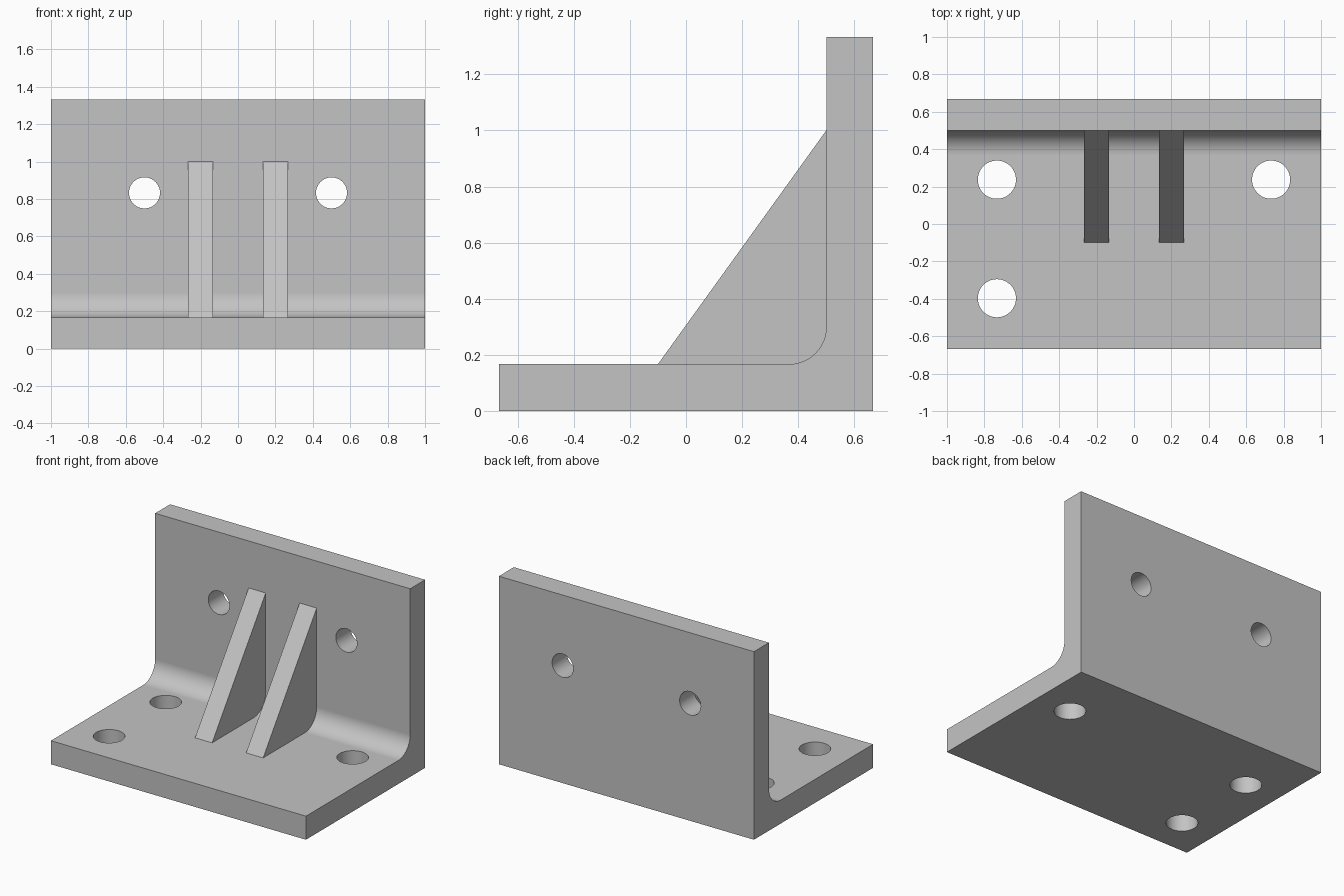
import bpy
import bmesh
from math import cos, sin, pi, radians
from mathutils import Matrix

cube = bpy.data.objects.get("Cube")
if cube:
    bpy.data.objects.remove(cube, do_unlink=True)

grey = bpy.data.materials.new("plain grey")
grey.use_nodes = True
colour = (0.55, 0.55, 0.55, 1)
grey.diffuse_color = colour
grey.node_tree.nodes["Principled BSDF"].inputs["Base Color"].default_value = colour

BACK, WALL, TOP = 0.667, 0.5, 1.333
PLATE, FILLET = 0.167, 0.133


def add_object(name, bm):
    bmesh.ops.recalc_face_normals(bm, faces=bm.faces)
    mesh = bpy.data.meshes.new(name)
    bm.to_mesh(mesh)
    bm.free()
    mesh.materials.append(grey)
    obj = bpy.data.objects.new(name, mesh)
    bpy.context.collection.objects.link(obj)
    return obj


def extrude_profile(name, profile, x0, x1):
    """Extrude a (y, z) outline along x."""
    bm = bmesh.new()
    face = bm.faces.new([bm.verts.new((x0, y, z)) for y, z in profile])
    new = bmesh.ops.extrude_face_region(bm, geom=[face])["geom"]
    verts = [v for v in new if isinstance(v, bmesh.types.BMVert)]
    bmesh.ops.translate(bm, verts=verts, vec=(x1 - x0, 0, 0))
    return add_object(name, bm)


def drill(name, centre, radius, tilt=0):
    bm = bmesh.new()
    bmesh.ops.create_cone(bm, cap_ends=True, segments=48, radius1=radius,
                          radius2=radius, depth=0.4,
                          matrix=Matrix.Translation(centre) @ Matrix.Rotation(tilt, 4, "X"))
    return add_object(name, bm)


def combine(target, tool, operation):
    mod = target.modifiers.new(operation, "BOOLEAN")
    mod.operation = operation
    mod.solver = "EXACT"
    mod.object = tool
    bpy.context.view_layer.objects.active = target
    bpy.ops.object.modifier_apply(modifier=mod.name)
    bpy.data.objects.remove(tool, do_unlink=True)


# L-shaped body with a rounded inner corner
steps = 16
arc = [(WALL - FILLET + FILLET * sin(a), PLATE + FILLET - FILLET * cos(a))
       for a in (pi / 2 * i / steps for i in range(steps + 1))]
outline = [(-BACK, 0), (-BACK, PLATE)] + arc + [(WALL, TOP), (BACK, TOP), (BACK, 0)]
bracket = extrude_profile("bracket", outline, -1, 1)

# Two triangular ribs, sunk into the plates before joining
rib = [(-0.1, 0.1), (-0.1, PLATE), (WALL, 1), (0.57, 1), (0.57, 0.1)]
for side in (-1, 1):
    combine(bracket, extrude_profile("rib", rib, side * 0.2 - 0.067, side * 0.2 + 0.067), "UNION")

# Wall holes
for x in (-0.5, 0.5):
    combine(bracket, drill("wall_hole", (x, 0.583, 0.833), 0.083, pi / 2), "DIFFERENCE")

# Base holes, one front corner left solid
for x, y in ((-0.733, 0.237), (0.733, 0.237), (-0.733, -0.397)):
    combine(bracket, drill("base_hole", (x, y, 0.083), 0.102), "DIFFERENCE")

# Smooth the curved faces, keep flats flat
bpy.ops.object.select_all(action="DESELECT")
bracket.select_set(True)
bpy.context.view_layer.objects.active = bracket
bpy.ops.object.shade_smooth_by_angle(angle=radians(30))
normals = bracket.modifiers.new("weighted_normals", "WEIGHTED_NORMAL")
normals.keep_sharp = True
